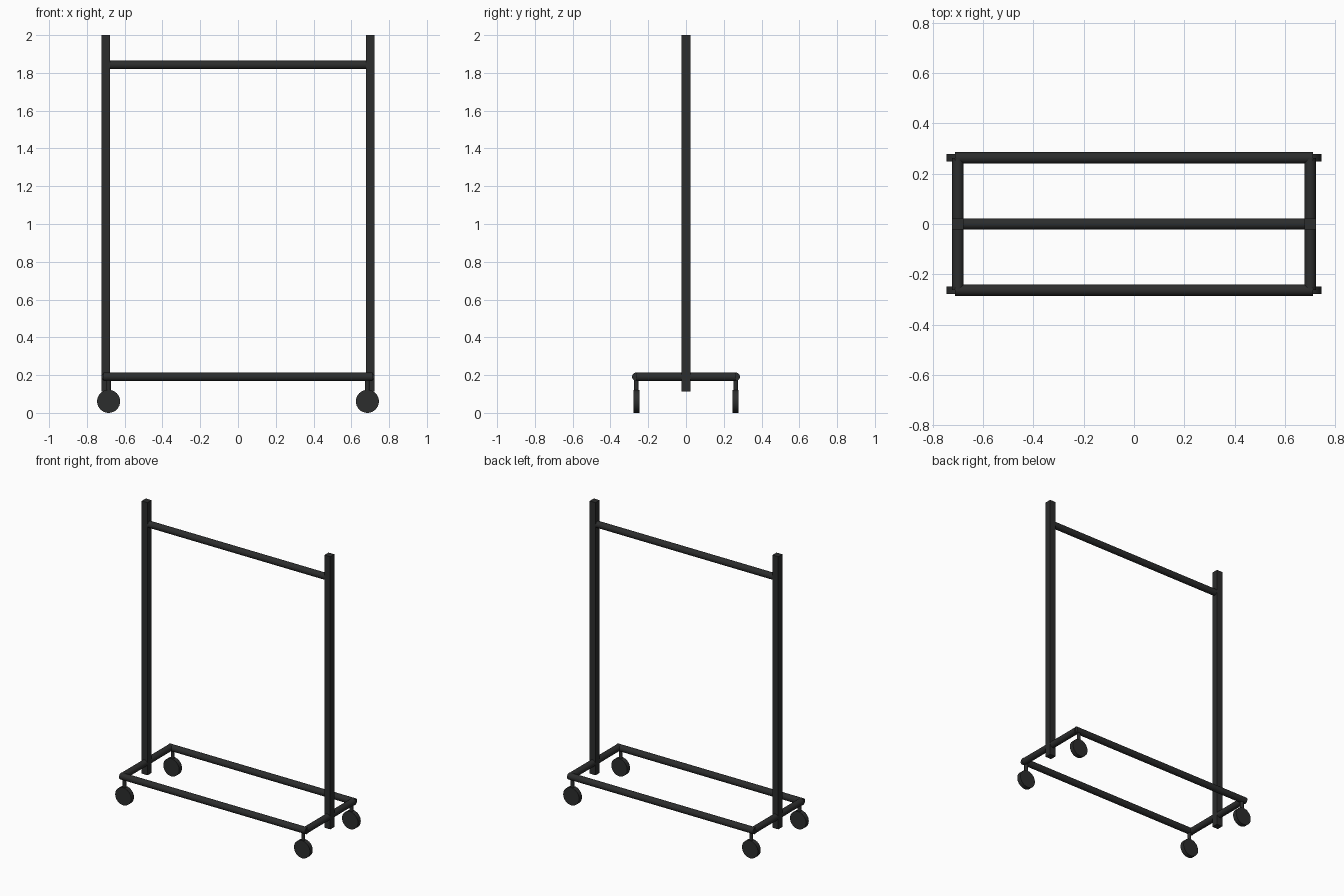
import bpy
from mathutils import Vector

cube = bpy.data.objects.get("Cube")
if cube:
    bpy.data.objects.remove(cube, do_unlink=True)

black = bpy.data.materials.new("matte_black")
black.use_nodes = True
COLOUR = (0.025, 0.026, 0.026, 1)
black.diffuse_color = COLOUR
bsdf = black.node_tree.nodes["Principled BSDF"]
bsdf.inputs["Base Color"].default_value = COLOUR
bsdf.inputs["Roughness"].default_value = 0.6

POST_X, RAIL_Y, RAIL_Z, TUBE_R = 0.70, 0.263, 0.191, 0.0225
WHEEL_X, WHEEL_R = 0.685, 0.061


def tube(name, start, end, radius, sides=32):
    """Closed cylinder running from start to end."""
    start, end = Vector(start), Vector(end)
    axis = end - start
    bpy.ops.mesh.primitive_cylinder_add(
        vertices=sides, radius=radius, depth=axis.length, location=(start + end) / 2,
        rotation=axis.to_track_quat("Z", "Y").to_euler())
    obj = bpy.context.object
    obj.name = name
    obj.data.materials.append(black)
    bpy.ops.object.shade_smooth_by_angle()
    return obj


def post(name, x, bottom, top, width):
    """Square upright."""
    bpy.ops.mesh.primitive_cube_add(size=1, location=(x, 0, (bottom + top) / 2))
    obj = bpy.context.object
    obj.name = name
    obj.scale = (width, width, top - bottom)
    bpy.ops.object.transform_apply(location=False, rotation=False, scale=True)
    obj.data.materials.append(black)


# Hanging bar between the uprights
tube("hanging_bar", (-POST_X, 0, 1.842), (POST_X, 0, 1.842), TUBE_R)

# Uprights and the base tubes beneath them
for side, sx in (("left", 1), ("right", -1)):
    x = sx * POST_X
    post(side + "_upright", x, 0.112, 2.0, 0.045)
    tube(side + "_base_tube", (x, -RAIL_Y, RAIL_Z), (x, RAIL_Y, RAIL_Z), TUBE_R)

# Long base rails, each with a caster near both ends
for end, sy in (("front", -1), ("back", 1)):
    y = sy * RAIL_Y
    tube(end + "_rail", (-0.712, y, RAIL_Z), (0.712, y, RAIL_Z), TUBE_R)
    for side, sx in (("left", 1), ("right", -1)):
        x = sx * WHEEL_X
        tube(f"{end}_{side}_caster_stem", (x, y, WHEEL_R), (x, y, RAIL_Z), 0.012, 16)
        tube(f"{end}_{side}_wheel", (x, y - 0.0155, WHEEL_R),
             (x, y + 0.0155, WHEEL_R), WHEEL_R)
